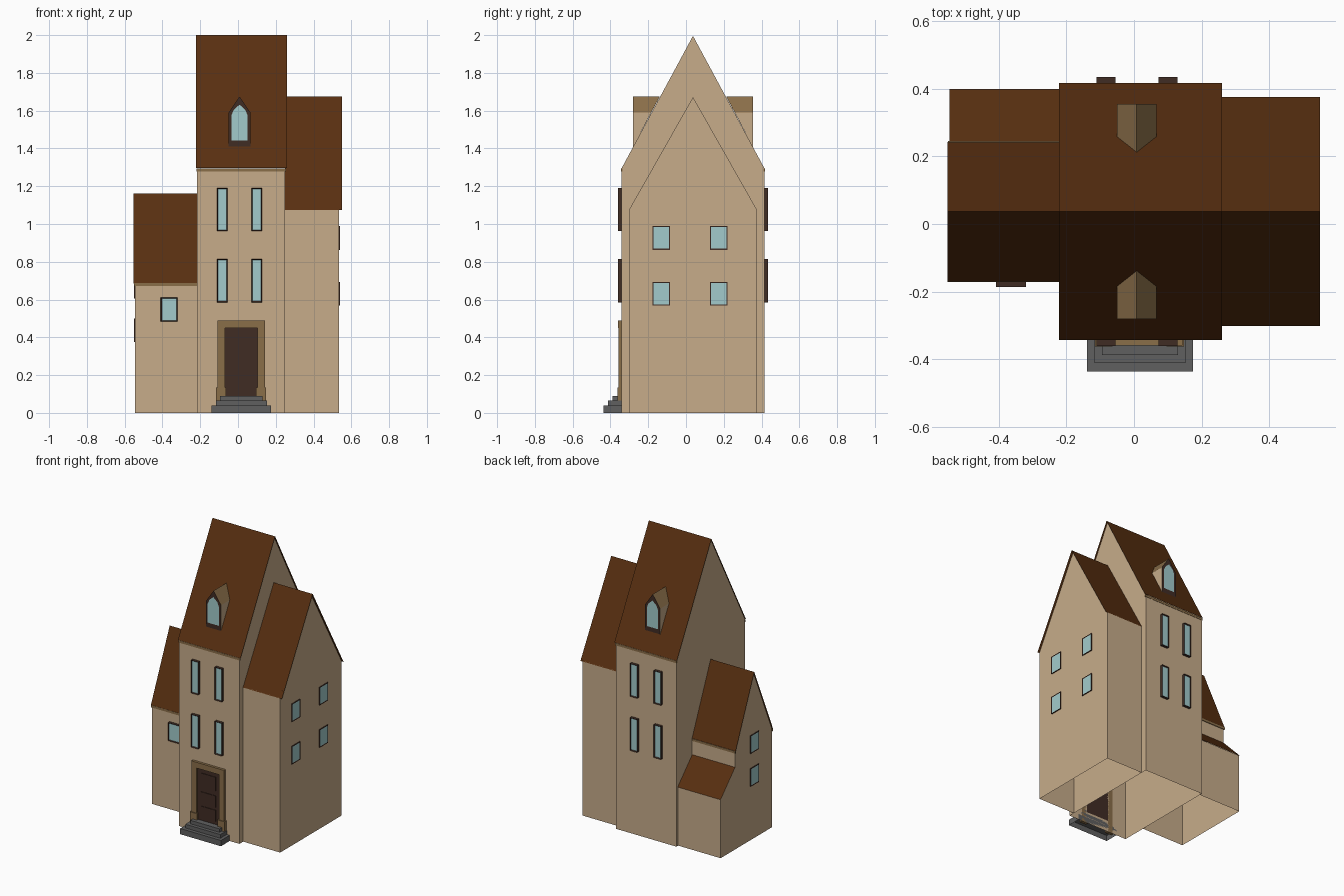
import bpy, bmesh, math
from mathutils import Matrix, Vector

if "Cube" in bpy.data.objects:
    bpy.data.objects.remove(bpy.data.objects["Cube"])

RIDGE = 0.037          # y of the shared ridge line
MX = 0.0175            # x of the door and window axis


def material(name, r, g, b):
    def lin(c):
        c /= 255
        return c / 12.92 if c <= 0.04045 else ((c + 0.055) / 1.055) ** 2.4
    m = bpy.data.materials.new(name)
    m.diffuse_color = (lin(r), lin(g), lin(b), 1)
    m.use_nodes = True
    m.node_tree.nodes["Principled BSDF"].inputs["Base Color"].default_value = m.diffuse_color
    return m


PLASTER = material("plaster", 199, 172, 138)
ROOF = material("roof_brown", 88, 47, 16)
TRIM = material("trim_brown", 138, 110, 73)
DARK = material("dark_wood", 64, 44, 36)
GLASS = material("pale_glass", 162, 203, 204)
STONE = material("step_stone", 96, 96, 96)


def finish(name, bm, *mats):
    me = bpy.data.meshes.new(name)
    bm.normal_update()
    bm.to_mesh(me)
    bm.free()
    for m in mats:
        me.materials.append(m)
    ob = bpy.data.objects.new(name, me)
    bpy.context.collection.objects.link(ob)
    return ob


def box(name, x0, x1, y0, y1, z0, z1, mat, open_bottom=False):
    bm = bmesh.new()
    bmesh.ops.create_cube(bm, size=1)
    for v in bm.verts:
        v.co = Vector(((x0 + x1) / 2 + v.co.x * (x1 - x0),
                       (y0 + y1) / 2 + v.co.y * (y1 - y0),
                       (z0 + z1) / 2 + v.co.z * (z1 - z0)))
    if open_bottom:
        bm.normal_update()
        bmesh.ops.delete(bm, geom=[f for f in bm.faces if f.normal.z < -0.5], context='FACES_ONLY')
    return finish(name, bm, mat)


def walls(name, profile, x0, x1, cap0=True, cap1=True):
    """Extrude a (y, z) outline along x; floor and roof slopes are left open."""
    bm = bmesh.new()
    a = [bm.verts.new((x0, y, z)) for y, z in profile]
    b = [bm.verts.new((x1, y, z)) for y, z in profile]
    n = len(profile)
    for i in range(n):
        j = (i + 1) % n
        if abs(profile[i][0] - profile[j][0]) < 1e-4:
            bm.faces.new((a[i], a[j], b[j], b[i]))
    if cap0:
        bm.faces.new(a[::-1])
    if cap1:
        bm.faces.new(b)
    bmesh.ops.recalc_face_normals(bm, faces=bm.faces)
    # keep the visible normals pointing away from the wall centre
    c = Vector(((x0 + x1) / 2, RIDGE, 0.4))
    for f in bm.faces:
        f.normal_update()
        if f.normal.dot(f.calc_center_median() - c) < 0:
            f.normal_flip()
    return finish(name, bm, PLASTER)


def sheet(name, line, x0, x1):
    """Thin roof sheet following a (y, z) line."""
    bm = bmesh.new()
    a = [bm.verts.new((x0, y, z)) for y, z in line]
    b = [bm.verts.new((x1, y, z)) for y, z in line]
    for i in range(len(line) - 1):
        f = bm.faces.new((a[i], b[i], b[i + 1], a[i + 1]))
        f.normal_update()
        if f.normal.z < 0:
            f.normal_flip()
    return finish(name, bm, ROOF)


def gable(half, eave, top):
    return [(RIDGE - half, 0), (RIDGE - half, eave), (RIDGE, top),
            (RIDGE + half, eave), (RIDGE + half, 0)]


def window(name, pos, w, h, depth, turn, rim=0.008):
    """Framed window: a box whose outer face is inset, sunk and glazed."""
    bm = bmesh.new()
    bmesh.ops.create_cube(bm, size=1)
    for v in bm.verts:
        v.co = Vector((v.co.x * w, (v.co.y - 0.5) * depth, v.co.z * h))
    bm.normal_update()
    pane = [f for f in bm.faces if f.normal.y < -0.5]
    bmesh.ops.inset_region(bm, faces=pane, thickness=rim)
    pane[0].material_index = 1
    for v in pane[0].verts:
        v.co.y += 0.3 * depth
    bm.transform(Matrix.Translation(pos) @ Matrix.Rotation(math.radians(turn), 4, 'Z'))
    return finish(name, bm, DARK, GLASS)


# --- walls ---
walls("tower_walls", gable(0.378, 1.295, 1.996), -0.216, 0.25)
walls("right_wing_walls", gable(0.337, 1.078, 1.672), 0.25, 0.535, cap0=False)
left = [(-0.168, 0), (-0.168, 0.685), (RIDGE, 1.157), (0.24, 0.685),
        (0.24, 0.57), (0.396, 0.41), (0.396, 0)]
walls("left_wing_walls", left, -0.544, -0.216, cap1=False)

# --- roofs ---
sheet("tower_roof", [(RIDGE - 0.38, 1.296), (RIDGE, 2.0), (RIDGE + 0.38, 1.296)], -0.222, 0.26)
sheet("right_wing_roof", [(RIDGE - 0.339, 1.074), (RIDGE, 1.676), (RIDGE + 0.339, 1.074)], 0.25, 0.55)
sheet("left_wing_roof", [(-0.171, 0.685), (RIDGE, 1.162), (0.243, 0.685)], -0.552, -0.216)
sheet("lean_to_roof", [(0.24, 0.574), (0.4, 0.409)], -0.546, -0.216)

# --- trim under the eaves ---
for tag, s in (("front", -1), ("back", 1)):
    y = RIDGE + s * 0.376
    box("tower_eave_" + tag, -0.219, 0.255, y - 0.004, y + 0.004, 1.278, 1.294, TRIM)
    y = RIDGE + s * 0.204
    box("left_eave_" + tag, -0.551, -0.216, y - 0.004, y + 0.004, 0.672, 0.688, TRIM)

# --- tower windows, front and back ---
for side, y, turn in (("front", RIDGE - 0.377, 0), ("back", RIDGE + 0.377, 180)):
    for x in (-0.083, 0.1):
        for z in (0.7, 1.077):
            window("tower_window_" + side, (x, y, z), 0.056, 0.229, 0.021, turn)

# --- wing windows ---
for y in (-0.131, 0.174):
    for z in (0.631, 0.926):
        window("right_wing_window", (0.534, y, z), 0.092, 0.125, 0.007, 90)
for z in (0.438, 0.667):
    window("left_wing_side_window", (-0.543, 0.026, z), 0.092, 0.125, 0.007, -90)
window("left_wing_front_window", (-0.364, -0.167, 0.547), 0.09, 0.126, 0.02, 0)

# --- dormers ---
DX, SLOPE = 0.008, 0.704 / 0.38


def roof_y(z):
    return RIDGE - (2.0 - z) / SLOPE


def dormer(tag, flip):
    front = -0.281
    outline = [(-0.058, 1.405), (0.058, 1.405), (0.058, 1.59), (0, 1.675), (-0.058, 1.59)]
    arch = [(-0.026, 1.47), (0.026, 1.47), (0.026, 1.57), (0.019, 1.6), (0, 1.63), (-0.019, 1.6), (-0.026, 1.57)]
    rim = [(x * 1.0, z) for x, z in outline]
    pane = [(-0.043, 1.443), (0.043, 1.443), (0.043, 1.575), (0.03, 1.605),
            (0, 1.632), (-0.03, 1.605), (-0.043, 1.575)]
    bm = bmesh.new()
    a = [bm.verts.new((DX + x, front, z)) for x, z in outline]
    b = [bm.verts.new((DX + x, max(front, roof_y(z)), z)) for x, z in outline]
    bm.faces.new(a).material_index = 2
    for i in range(1, 5):
        j = (i + 1) % 5
        f = bm.faces.new((a[j], a[i], b[i], b[j]))
        f.material_index = 1 if i in (2, 3) else 0
    f = bm.faces.new([bm.verts.new((DX + x, front - 0.002, z)) for x, z in pane])
    f.material_index = 3
    if flip:
        bm.transform(Matrix.Translation((2 * DX, 2 * RIDGE, 0)) @ Matrix.Rotation(math.pi, 4, 'Z'))
    finish("dormer_" + tag, bm, PLASTER, TRIM, DARK, GLASS)


dormer("front", False)
dormer("back", True)

# --- doorway ---
WALL = RIDGE - 0.378
for s in (-1, 1):
    c = MX + s * 0.106
    box("door_jamb", c - 0.02, c + 0.02, WALL - 0.017, WALL, 0, 0.45, TRIM)
    box("jamb_base", c - 0.027, c + 0.025, WALL - 0.022, WALL, 0, 0.135, TRIM)
box("door_lintel", MX - 0.126, MX + 0.126, WALL - 0.018, WALL, 0.45, 0.49, TRIM)
box("door", MX - 0.087, MX + 0.087, WALL - 0.007, WALL, 0.08, 0.451, DARK)
for z0, z1 in ((0.11, 0.19), (0.21, 0.29), (0.325, 0.42)):
    box("door_panel", MX - 0.055, MX + 0.055, WALL - 0.011, WALL - 0.007, z0, z1, DARK)

# --- stone steps ---
for half, y, z0, z1 in ((0.157, -0.437, 0, 0.04), (0.135, -0.412, 0.04, 0.066), (0.112, -0.388, 0.066, 0.09)):
    box("step", MX - half, MX + half, y, WALL, z0, z1, STONE, open_bottom=True)
